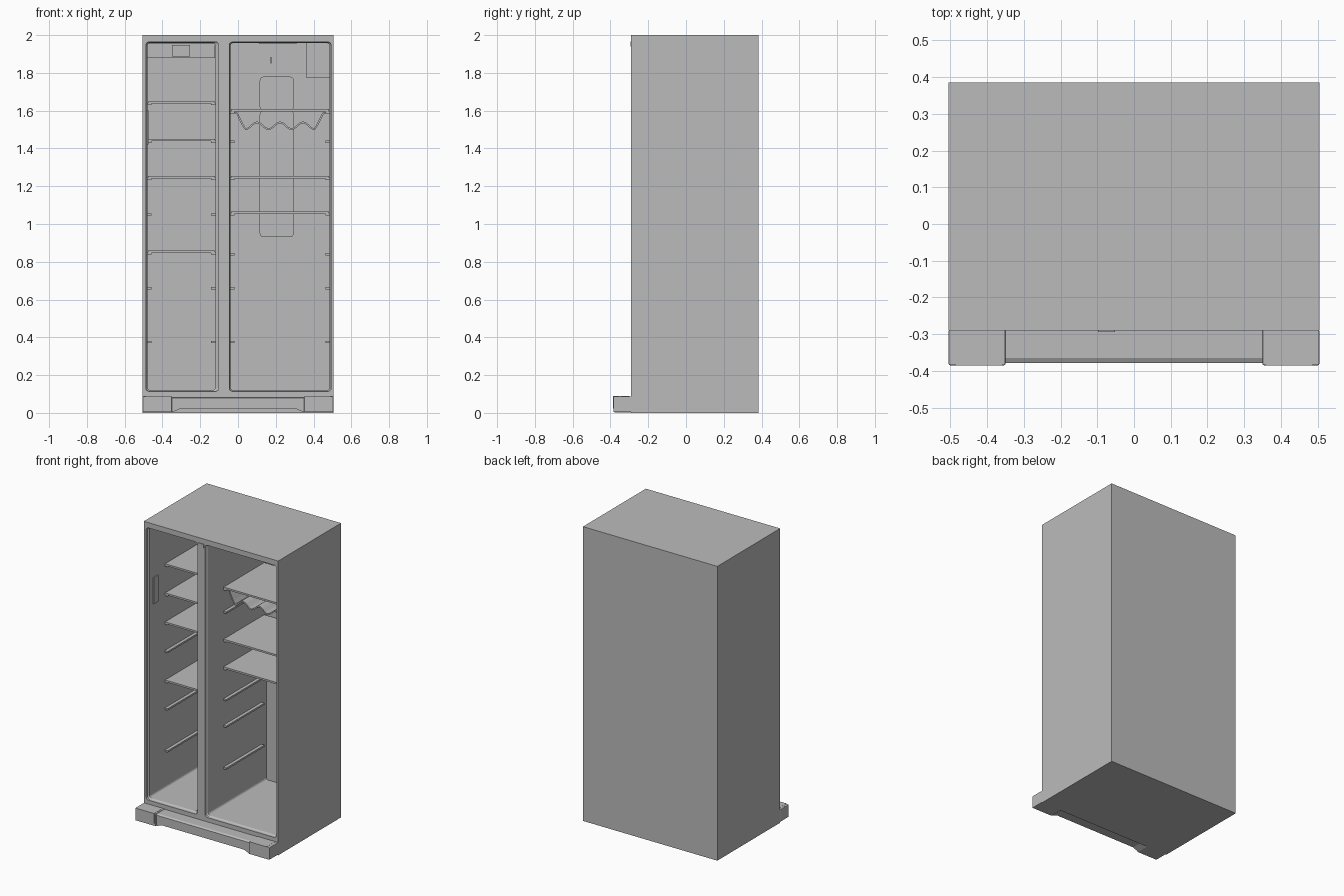
import bpy, bmesh, math
from mathutils import Vector

cube = bpy.data.objects.get("Cube")
if cube:
    bpy.data.objects.remove(cube, do_unlink=True)

grey = bpy.data.materials.new("appliance grey")
grey.use_nodes = True
colour = (0.5, 0.5, 0.5, 1)
grey.diffuse_color = colour
grey.node_tree.nodes["Principled BSDF"].inputs["Base Color"].default_value = colour

FRONT, BACK, CAVITY_BACK = -0.29, 0.385, 0.362
FLOOR, CEILING = 0.12, 1.958


def finish(name, bm):
    bmesh.ops.recalc_face_normals(bm, faces=bm.faces)
    mesh = bpy.data.meshes.new(name)
    bm.to_mesh(mesh)
    bm.free()
    mesh.materials.append(grey)
    obj = bpy.data.objects.new(name, mesh)
    bpy.context.collection.objects.link(obj)
    return obj


def box(name, x, y, z):
    """Box between pairs of limits on each axis."""
    bm = bmesh.new()
    bmesh.ops.create_cube(bm, size=1)
    for v in bm.verts:
        v.co = Vector([(a + b) / 2 + c * (b - a) for (a, b), c in zip((x, y, z), v.co)])
    return finish(name, bm)


def rounded(x, z, r, steps=4):
    """Outline of a rounded rectangle in x and z."""
    points = []
    corners = ((x[1] - r, z[1] - r), (x[0] + r, z[1] - r),
               (x[0] + r, z[0] + r), (x[1] - r, z[0] + r))
    for i, (cx, cz) in enumerate(corners):
        for s in range(steps + 1):
            a = math.pi / 2 * (i + s / steps)
            points.append((cx + r * math.cos(a), cz + r * math.sin(a)))
    return points


def loft(name, sections):
    """Solid through matching x/z outlines, each given with its y."""
    bm = bmesh.new()
    rings = [[bm.verts.new((px, y, pz)) for px, pz in pts] for y, pts in sections]
    n = len(rings[0])
    for a, b in zip(rings, rings[1:]):
        for i in range(n):
            j = (i + 1) % n
            bm.faces.new((a[i], a[j], b[j], b[i]))
    bm.faces.new(rings[0])
    bm.faces.new(rings[-1])
    return finish(name, bm)


def cut(target, cutter):
    mod = target.modifiers.new("cut", "BOOLEAN")
    mod.operation = "DIFFERENCE"
    mod.solver = "EXACT"
    mod.object = cutter
    cutter.hide_render = True
    cutter.hide_set(True)


# Cabinet with two hollow compartments
cabinet = box("cabinet", (-0.505, 0.505), (FRONT, BACK), (0, 2))
freezer = (-0.48, -0.12)
fridge = (-0.04, 0.485)
for label, (x0, x1), lip in (("freezer", freezer, (0.008, 0.018)),
                             ("fridge", fridge, (0.006, 0.008))):
    wide = rounded((x0 - lip[0], x1 + lip[1]), (FLOOR - 0.006, CEILING + 0.006), 0.018)
    inner = rounded((x0, x1), (FLOOR, CEILING), 0.016)
    cut(cabinet, loft(label + "_cutter", [(FRONT - 0.02, wide), (FRONT + 0.015, wide),
                                          (FRONT + 0.025, inner), (CAVITY_BACK, inner)]))

# Support rails on both walls of each compartment
RAILS = (1.05, 0.66, 0.375)
for label, (x0, x1), heights in (
        ("freezer", freezer, RAILS + (1.635, 1.435, 1.24, 0.845)),
        ("fridge", fridge, RAILS + (1.59, 1.435, 1.24, 0.84))):
    for z in heights:
        for side, x in (("right", (x0 - 0.003, x0 + 0.022)),
                        ("left", (x1 - 0.022, x1 + 0.003))):
            box(f"{label}_rail_{side}", x, (-0.10, 0.31), (z - 0.006, z + 0.006))

# Shelves with a front trim
for label, (x0, x1), heights in (("freezer", freezer, (1.643, 1.445, 1.248, 0.853)),
                                 ("fridge", fridge, (1.602, 1.248, 1.060))):
    for z in heights:
        box(label + "_shelf", (x0 + 0.003, x1 - 0.003), (-0.10, 0.335), (z - 0.003, z + 0.004))
        box(label + "_shelf_trim", (x0 + 0.003, x1 - 0.003), (-0.105, -0.09),
            (z - 0.006, z + 0.006))

# Wavy bottle rack under the upper fridge shelf
left_half = [(-0.025, 1.592), (-0.005, 1.585), (0.01, 1.555), (0.025, 1.525)]
middle = 0.2225
wave = list(left_half)
for i in range(33):
    t = i / 32
    x = 0.04 + t * 0.365
    wave.append((x, 1.52 - 0.018 * math.cos(t * 6 * math.pi)))
wave += [(2 * middle - x, z) for x, z in reversed(left_half)]
bm = bmesh.new()
rows = [[bm.verts.new((x, y, z)) for x, z in wave] for y in (-0.09, 0.30)]
for i in range(len(wave) - 1):
    bm.faces.new((rows[0][i], rows[0][i + 1], rows[1][i + 1], rows[1][i]))
rack = finish("bottle_rack", bm)
thick = rack.modifiers.new("thickness", "SOLIDIFY")
thick.thickness = 0.009
thick.offset = 0

# Rear air duct in the fridge with its vent slots
loft("air_duct", [(y, rounded((0.115, 0.295), (0.93, 1.60), 0.02))
                  for y in (CAVITY_BACK - 0.008, CAVITY_BACK + 0.004)])
loft("duct_head", [(y, rounded((0.115, 0.295), (1.60, 1.78), 0.02))
                   for y in (CAVITY_BACK - 0.018, CAVITY_BACK + 0.004)])
box("duct_seam", (0.15, 0.265), (CAVITY_BACK - 0.022, CAVITY_BACK - 0.016), (1.637, 1.642))
for i in range(5):
    z = 1.68 + i * 0.011
    box("duct_slot", (0.17, 0.24), (CAVITY_BACK - 0.022, CAVITY_BACK - 0.016), (z, z + 0.005))

# Fridge control box, light and switch
box("control_box", (0.36, 0.487), (0.18, CAVITY_BACK + 0.004), (1.775, CEILING + 0.002))
box("ceiling_light", (0.11, 0.31), (-0.10, 0.10), (CEILING - 0.006, CEILING + 0.003))
box("light_switch", (0.172, 0.178), (CAVITY_BACK - 0.01, CAVITY_BACK + 0.003), (1.85, 1.885))

# Freezer rear panel with a hatch and vent slots
panel_y = 0.32
box("freezer_panel", (-0.478, -0.122), (panel_y, CAVITY_BACK + 0.004), (1.88, CEILING - 0.002))
box("freezer_hatch", (-0.35, -0.255), (panel_y - 0.008, panel_y + 0.002), (1.888, 1.948))
box("hatch_ridge", (-0.35, -0.255), (panel_y - 0.012, panel_y), (1.912, 1.917))
for i in range(5):
    z = 1.893 + i * 0.01
    box("freezer_slot", (-0.225, -0.17), (panel_y - 0.006, panel_y + 0.002), (z, z + 0.005))

# Plate on the freezer side wall, and the hinge on the divider
box("wall_plate", (-0.483, -0.474), (-0.225, -0.175), (1.42, 1.60))
box("divider_hinge", (-0.098, -0.052), (FRONT - 0.004, FRONT + 0.01), (1.94, 1.965))

# Plinth: middle kick panel with a sloped top and a raised lower edge
bm = bmesh.new()
outline = [(-0.35, 0.003), (-0.31, 0.02), (0.31, 0.02), (0.35, 0.003),
           (0.35, 0.085), (-0.35, 0.085)]
kick = loft("kick_panel", [(-0.378, [(x, min(z, 0.078)) for x, z in outline]),
                           (-0.365, outline), (FRONT + 0.002, outline)])
bm.free()

# Plinth end blocks, with end caps and screws
for side, s in (("left", 1), ("right", -1)):
    def span(a, b):
        return tuple(sorted((s * a, s * b)))
    block = box("plinth_block_" + side, span(0.35, 0.505), (-0.385, FRONT + 0.002), (0.004, 0.088))
    bevel = block.modifiers.new("soft edges", "BEVEL")
    bevel.width = 0.004
    bevel.segments = 2
    box("block_cover_" + side, span(0.36, 0.485), (-0.386, -0.30), (0.022, 0.089))
    bm = bmesh.new()
    bmesh.ops.create_cone(bm, cap_ends=True, segments=12, radius1=0.005, radius2=0.005, depth=0.004)
    bmesh.ops.translate(bm, verts=bm.verts, vec=(s * 0.495, -0.35, 0.088))
    finish("plinth_screw_" + side, bm)
